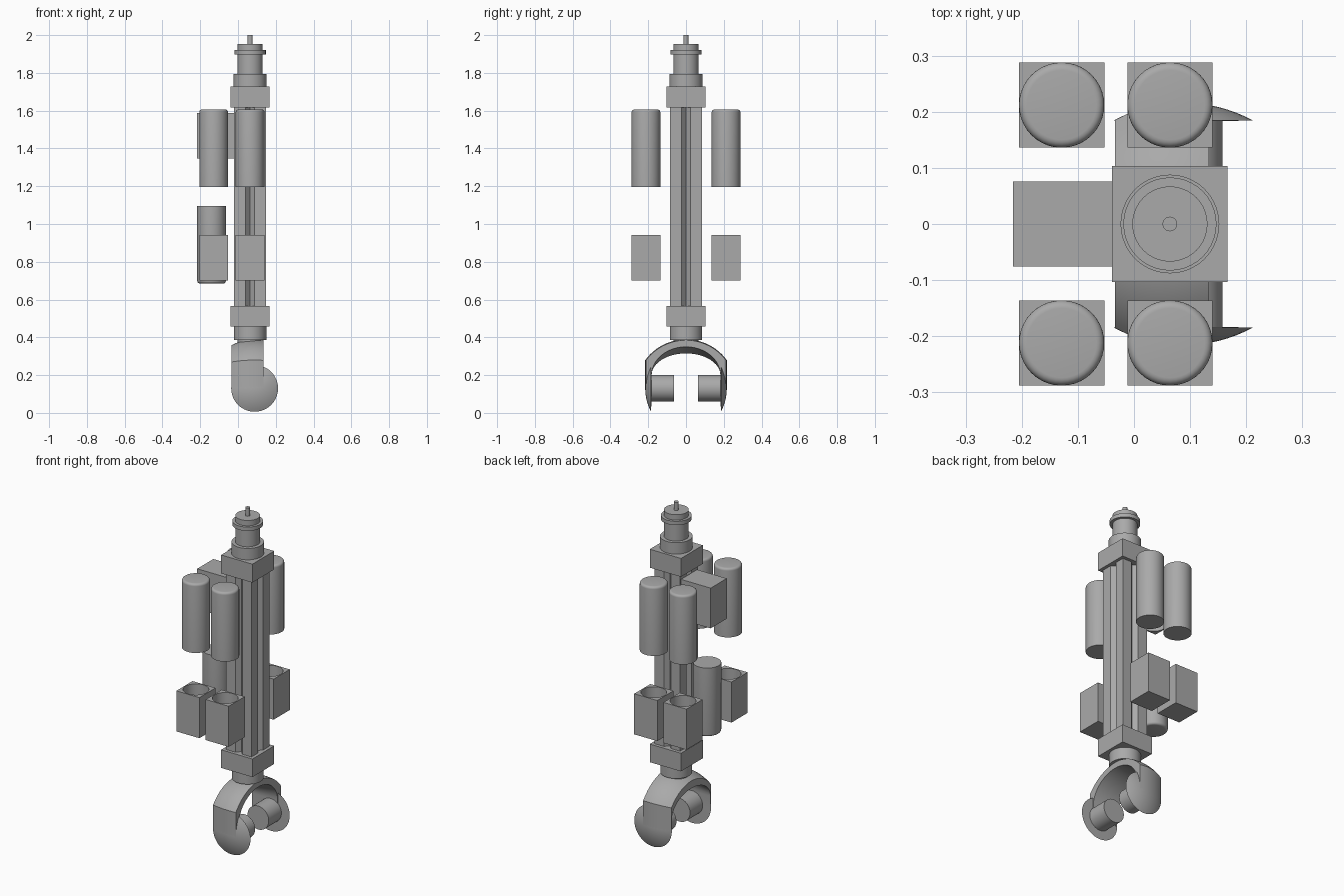
import bpy, bmesh, math
from mathutils import Matrix, Vector

if "Cube" in bpy.data.objects:
    bpy.data.objects.remove(bpy.data.objects["Cube"])

grey = bpy.data.materials.new("plain_grey")
grey.use_nodes = True
COLOUR = (0.4, 0.4, 0.4, 1)
grey.diffuse_color = COLOUR
grey.node_tree.nodes["Principled BSDF"].inputs["Base Color"].default_value = COLOUR

CX = 0.064           # column axis
HUB = (0.088, 0.13)  # fork hub x, z


def finish(name, bm, smooth=False):
    bmesh.ops.recalc_face_normals(bm, faces=bm.faces)
    me = bpy.data.meshes.new(name)
    bm.to_mesh(me)
    bm.free()
    ob = bpy.data.objects.new(name, me)
    bpy.context.collection.objects.link(ob)
    me.materials.append(grey)
    if smooth:
        bpy.ops.object.select_all(action='DESELECT')
        ob.select_set(True)
        bpy.context.view_layer.objects.active = ob
        bpy.ops.object.shade_smooth_by_angle(angle=math.radians(35))
    return ob


def box(name, x0, x1, y0, y1, z0, z1):
    bm = bmesh.new()
    bmesh.ops.create_cube(bm, size=1)
    bmesh.ops.scale(bm, vec=(x1 - x0, y1 - y0, z1 - z0), verts=bm.verts)
    bmesh.ops.translate(bm, vec=((x0 + x1) / 2, (y0 + y1) / 2, (z0 + z1) / 2), verts=bm.verts)
    return finish(name, bm)


def lathe(name, profile, loc, rot=None, steps=40):
    """Spin (radius, height) points about an axis, then place it."""
    bm = bmesh.new()
    vs = [bm.verts.new((r, 0, h)) for r, h in profile]
    es = [bm.edges.new(p) for p in zip(vs, vs[1:])]
    bmesh.ops.spin(bm, geom=vs + es, axis=(0, 0, 1), cent=(0, 0, 0),
                   angle=math.tau, steps=steps)
    bmesh.ops.remove_doubles(bm, verts=bm.verts, dist=1e-5)
    m = Matrix.Translation(Vector(loc)) @ (rot or Matrix())
    bmesh.ops.transform(bm, matrix=m, verts=bm.verts)
    return finish(name, bm, True)


def canister(name, x, y, z, length, flip=False):
    """Cylinder with one softly rounded end."""
    r, b = 0.076, 0.014
    prof = [(0, 0), (r, 0)]
    for i in range(6):
        a = i / 5 * math.pi / 2
        prof.append((r - b + b * math.cos(a), length - b + b * math.sin(a)))
    prof.append((0, length))
    rot = Matrix.Rotation(math.pi, 4, 'X') if flip else None
    return lathe(name, prof, (x, y, z + length if flip else z), rot)


def bore(ob, x, y, z0, z1):
    """Cut a round pocket into a holder."""
    cutter = lathe("pocket_cutter", [(0, z0), (0.07, z0), (0.07, z1), (0, z1)], (x, y, 0))
    mod = ob.modifiers.new("pocket", 'BOOLEAN')
    mod.object, mod.operation, mod.solver = cutter, 'DIFFERENCE', 'EXACT'
    bpy.context.view_layer.objects.active = ob
    bpy.ops.object.modifier_apply(modifier=mod.name)
    bpy.data.objects.remove(cutter)


# Column with a V groove down each side
bm = bmesh.new()
h, g, d = 0.084, 0.023, 0.026
ring = []
for k in range(4):
    turn = Matrix.Rotation(k * math.pi / 2, 3, 'Z')
    for p in [(h, -h), (h, -g), (h - d, 0), (h, g)]:
        ring.append(bm.verts.new(turn @ Vector((*p, 0.5)) + Vector((CX, 0, 0))))
face = bm.faces.new(ring)
ext = bmesh.ops.extrude_face_region(bm, geom=[face])
bmesh.ops.translate(bm, vec=(0, 0, 1.15),
                    verts=[v for v in ext["geom"] if isinstance(v, bmesh.types.BMVert)])
finish("column", bm)

# Column end blocks
c = 0.103
for name, z0, z1 in [("lower_block", 0.457, 0.565), ("upper_block", 1.617, 1.727)]:
    box(name, CX - c, CX + c, -c, c, z0, z1)

# Stepped top fitting and fork neck
lathe("top_fitting", [(0, 1.72), (0.088, 1.72), (0.088, 1.795), (0.067, 1.795), (0.067, 1.897),
                      (0.083, 1.897), (0.083, 1.92), (0.067, 1.92), (0.067, 1.952),
                      (0.013, 1.952), (0.013, 2.0), (0, 2.0)], (CX, 0, 0))
lathe("fork_neck", [(0, 0.35), (0.066, 0.35), (0.066, 0.387), (0.086, 0.387), (0.086, 0.46),
                    (0, 0.46)], (CX, 0, 0))

# Paired canisters above open holders, on both sides
for side, sy in [("front", -1), ("back", 1)]:
    for pos, x in [("right", -0.129), ("left", CX)]:
        y = sy * 0.212
        canister(f"{side}_{pos}_canister", x, y, 1.195, 0.411)
        s = 0.076
        holder = box(f"{side}_{pos}_holder", x - s, x + s, y - s, y + s, 0.701, 0.943)
        bore(holder, x, y, 0.74, 1.0)

# Inverted holder and canister on the right side of the column
holder = box("side_holder", -0.216, CX - h, -0.076, 0.076, 1.347, 1.587)
bore(holder, -0.14, 0, 1.3, 1.55)
canister("side_canister", -0.14, 0, 0.685, 0.411, True)


# Fork: a domed strip bent into an arch
def drop(r):
    return 0.26 - math.sqrt(0.26 ** 2 - r * r)


bm = bmesh.new()
rings = []
NX, NA = 8, 24
x0, x1 = -0.034, 0.134
for i in range(NX + 1):
    t = i / NX
    x = x0 + (x1 - x0) * t
    dr = drop(x - HUB[0])
    half, rad, cz = 0.216 - dr, 0.268 - dr, 0.121
    a = math.asin(half / rad)
    outer = [(-half, HUB[1])]
    for j in range(NA + 1):
        u = -a + 2 * a * j / NA
        outer.append((rad * math.sin(u), cz + rad * math.cos(u)))
    outer.append((half, HUB[1]))
    w, rise = 0.182, 0.115 + 0.035 * t
    inner = [(w, HUB[1])]
    for j in range(NA + 1):
        u = math.pi * j / NA
        inner.append((w * math.cos(u), 0.2 + rise * math.sin(u)))
    inner.append((-w, HUB[1]))
    rings.append([bm.verts.new((x, y, z)) for y, z in outer + inner])
n = len(rings[0])
for ra, rb in zip(rings, rings[1:]):
    for j in range(n):
        bm.faces.new((ra[j], ra[(j + 1) % n], rb[(j + 1) % n], rb[j]))
for r in (rings[0], rings[-1]):
    for j in range(n // 2 - 1):
        bm.faces.new((r[j], r[j + 1], r[n - 2 - j], r[n - 1 - j]))
finish("fork_arch", bm, True)

# Domed fork ends with inward hubs
dome = [(0, 0.182)] + [(0.124 * (1 - k / 8), 0.216 - drop(0.124 * (1 - k / 8))) for k in range(9)]
for side, sy in [("front", 1), ("back", -1)]:
    rot = Matrix.Rotation(sy * math.pi / 2, 4, 'X')
    loc = (HUB[0], 0, HUB[1])
    lathe(f"{side}_fork_end", dome, (HUB[0], 0, HUB[1]), rot)
    lathe(f"{side}_hub", [(0, 0.064), (0.07, 0.064), (0.07, 0.2), (0, 0.2)], loc, rot)
